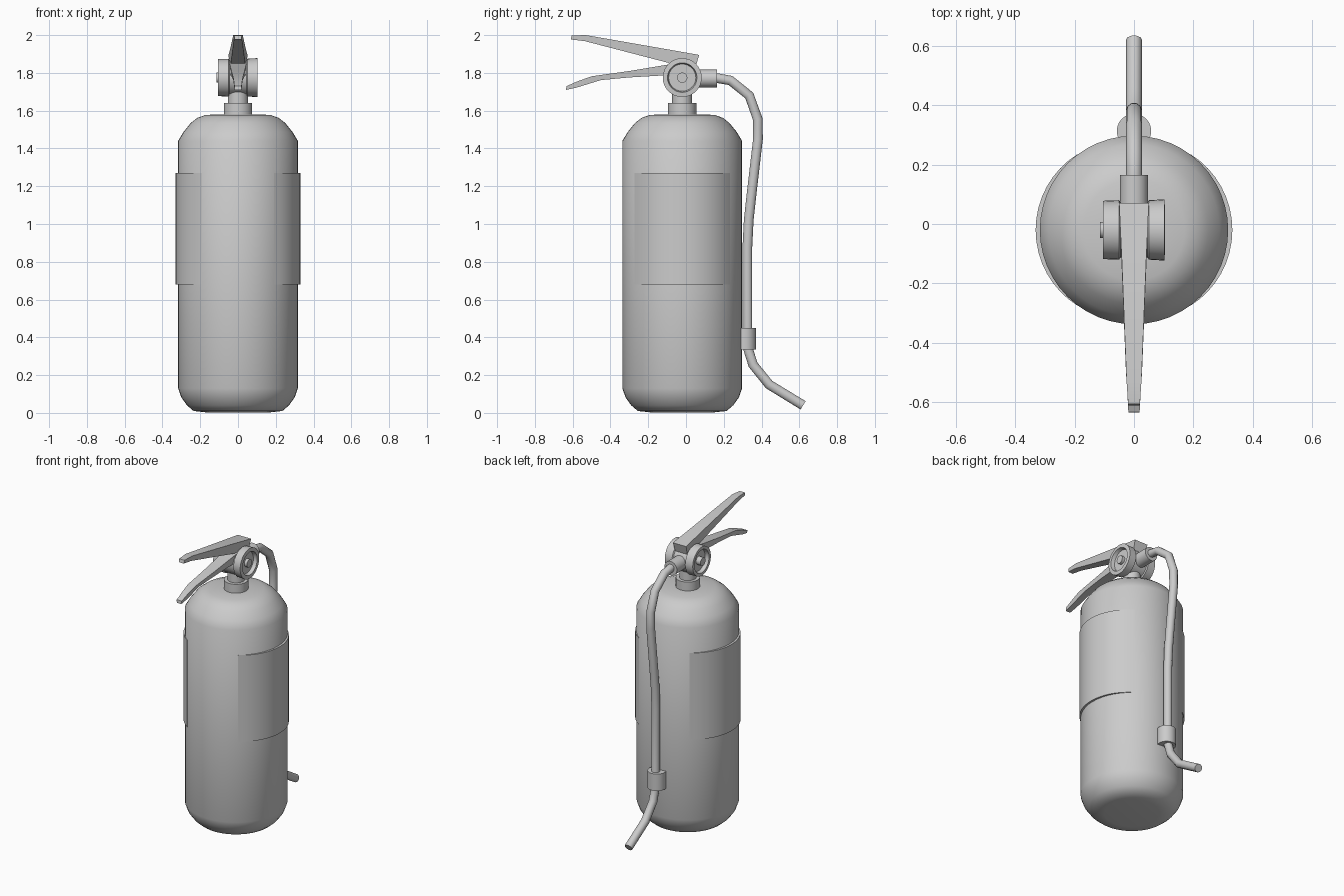
import bpy, bmesh, math
from mathutils import Matrix, Vector

if "Cube" in bpy.data.objects:
    bpy.data.objects.remove(bpy.data.objects["Cube"])

CY = -0.02  # axis of the cylinder body


def finish(name, bm, angle=35):
    bmesh.ops.recalc_face_normals(bm, faces=bm.faces)
    me = bpy.data.meshes.new(name)
    bm.to_mesh(me)
    bm.free()
    ob = bpy.data.objects.new(name, me)
    bpy.context.collection.objects.link(ob)
    bpy.ops.object.select_all(action='DESELECT')
    ob.select_set(True)
    bpy.context.view_layer.objects.active = ob
    bpy.ops.object.shade_smooth_by_angle(angle=math.radians(angle))
    return ob


def lathe(name, profile, matrix, seg=32):
    """Revolve (radius, height) pairs round local z and cap both ends."""
    bm = bmesh.new()
    rings = [[bm.verts.new((r * math.cos(2 * math.pi * i / seg),
                            r * math.sin(2 * math.pi * i / seg), h))
              for i in range(seg)] for r, h in profile]
    for a, b in zip(rings, rings[1:]):
        for i in range(seg):
            j = (i + 1) % seg
            bm.faces.new((a[i], a[j], b[j], b[i]))
    bm.faces.new(rings[0])
    bm.faces.new(rings[-1])
    bm.transform(matrix)
    return finish(name, bm)


def lever(name, sections):
    """Loft rectangles: (y top, z top, y bottom, z bottom, half width)."""
    bm = bmesh.new()
    rings = [[bm.verts.new(p) for p in ((-w, yt, zt), (w, yt, zt), (w * 0.9, yb, zb), (-w * 0.9, yb, zb))]
             for yt, zt, yb, zb, w in sections]
    for a, b in zip(rings, rings[1:]):
        for i in range(4):
            j = (i + 1) % 4
            bm.faces.new((a[i], a[j], b[j], b[i]))
    bm.faces.new(rings[0])
    bm.faces.new(rings[-1])
    return finish(name, bm, 20)


def label(name, side):
    """Curved panel, thickest at its middle, lying on the tank wall."""
    bm = bmesh.new()
    n, half = 16, math.radians(53)
    cols = []
    for i in range(n + 1):
        t = -1 + 2 * i / n
        a = t * half
        ro = 0.318 + 0.013 * (1 - t * t)
        cols.append([bm.verts.new((side * r * math.cos(a), CY + r * math.sin(a), z))
                     for r, z in ((ro, 0.68), (ro, 1.27), (0.305, 1.27), (0.305, 0.68))])
    for a, b in zip(cols, cols[1:]):
        for i in range(4):
            j = (i + 1) % 4
            bm.faces.new((a[i], a[j], b[j], b[i]))
    bm.faces.new(cols[0])
    bm.faces.new(cols[-1])
    return finish(name, bm)


up = Matrix.Translation((0, CY, 0))
along_x = Matrix.Translation((0, CY, 1.775)) @ Matrix.Rotation(math.pi / 2, 4, 'Y')
along_y = Matrix.Translation((0, 0, 1.77)) @ Matrix.Rotation(-math.pi / 2, 4, 'X')

# Tank with rounded base and shoulder
lathe("tank", [(0.17, 0.003), (0.235, 0.01), (0.27, 0.04), (0.3, 0.082), (0.317, 0.13),
               (0.317, 1.44), (0.288, 1.488), (0.25, 1.535), (0.215, 1.562), (0.17, 1.578), (0.06, 1.58)],
      up, 48)

# Label panels on both sides
for side, word in ((1, "right"), (-1, "left")):
    label(word + "_label", side)

# Neck collar and neck
lathe("neck", [(0.075, 1.57), (0.075, 1.64), (0.053, 1.64), (0.053, 1.72)], up)

# Valve drum with recessed gauge faces
lathe("valve", [(0.027, -0.114), (0.027, -0.08), (0.072, -0.08), (0.078, -0.105), (0.098, -0.105),
                (0.1, -0.05), (0.092, -0.045), (0.092, 0.045), (0.1, 0.05), (0.103, 0.102),
                (0.078, 0.104), (0.072, 0.08), (0.027, 0.08), (0.027, 0.1)], along_x)

# Hose outlet
lathe("hose_outlet", [(0.047, 0.03), (0.047, 0.165)], along_y)

# Squeeze lever and carrying handle
lever("upper_lever", [(-0.605, 1.998, -0.61, 1.977, 0.02), (-0.53, 2.0, -0.535, 1.968, 0.025),
                      (-0.1, 1.925, -0.1, 1.855, 0.042), (0.07, 1.895, 0.05, 1.83, 0.05)])
lever("lower_handle", [(-0.633, 1.73, -0.635, 1.71, 0.019), (-0.575, 1.755, -0.58, 1.722, 0.022),
                       (-0.5, 1.782, -0.45, 1.762, 0.027), (-0.3, 1.81, -0.3, 1.776, 0.035),
                       (-0.06, 1.85, -0.06, 1.79, 0.045)])

# Bent hose
cu = bpy.data.curves.new("hose", 'CURVE')
cu.dimensions = '3D'
cu.bevel_depth = 0.027
cu.bevel_resolution = 3
cu.use_fill_caps = True
path = [(0.12, 1.772), (0.165, 1.772), (0.235, 1.76), (0.335, 1.68), (0.38, 1.555), (0.381, 1.45),
        (0.345, 1.14), (0.332, 1.02), (0.325, 0.88), (0.325, 0.35), (0.355, 0.255),
        (0.44, 0.15), (0.62, 0.04)]
sp = cu.splines.new('POLY')
sp.points.add(len(path) - 1)
for p, (y, z) in zip(sp.points, path):
    p.co = (0, y, z, 1)
hose = bpy.data.objects.new("hose", cu)
bpy.context.collection.objects.link(hose)
bpy.ops.object.select_all(action='DESELECT')
hose.select_set(True)
bpy.context.view_layer.objects.active = hose
bpy.ops.object.convert(target='MESH')
bpy.ops.object.shade_smooth_by_angle(angle=math.radians(40))

# Hose clip near the nozzle
lathe("hose_clip", [(0.058, 0.335), (0.058, 0.45)], Matrix.Translation((0, 0.313, 0)), 24)
